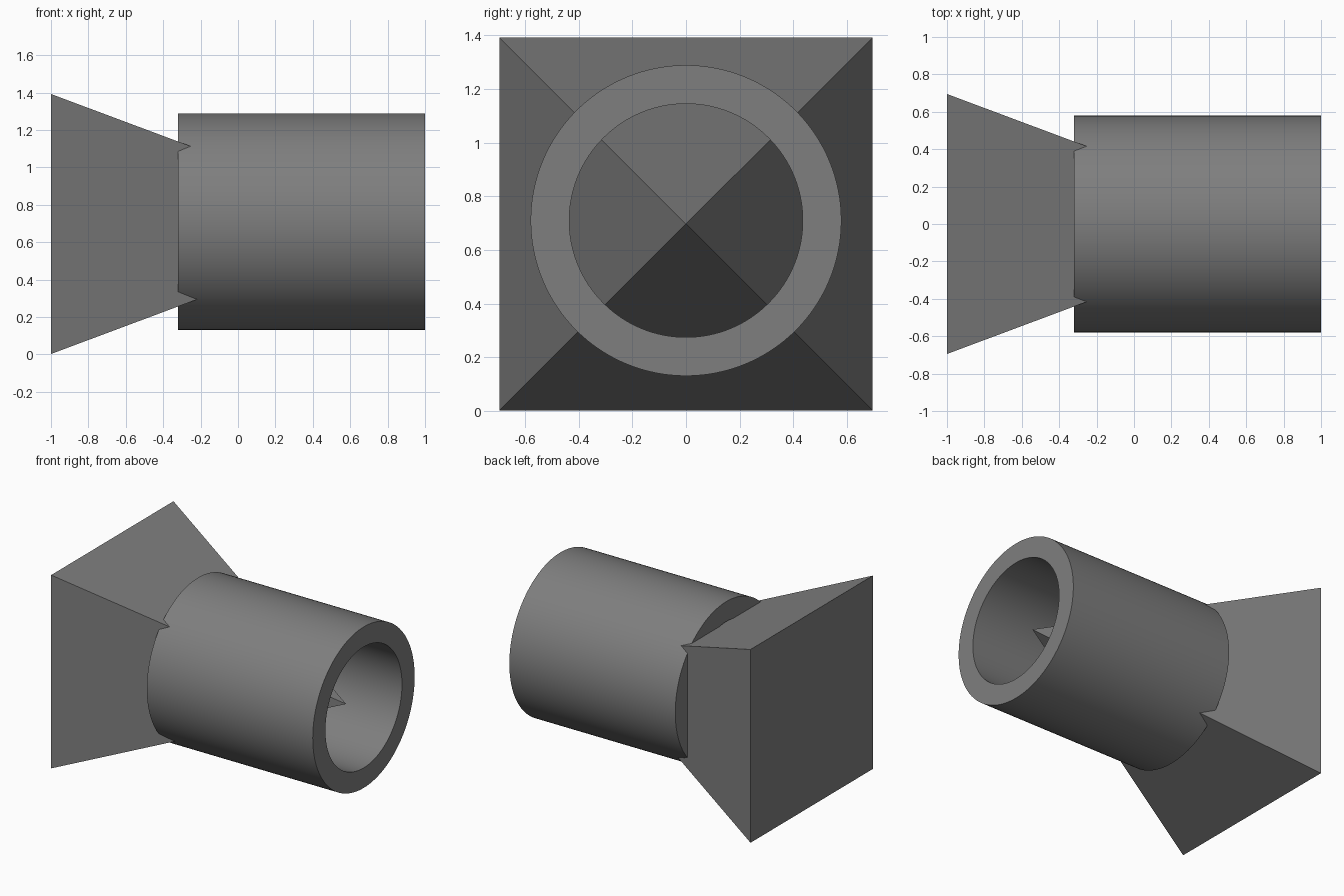
import bpy, bmesh, math
from mathutils import Matrix

if "Cube" in bpy.data.objects:
    bpy.data.objects.remove(bpy.data.objects["Cube"])

grey = bpy.data.materials.new("mid grey")
grey.diffuse_color = (0.21, 0.21, 0.21, 1)
grey.use_nodes = True
grey.node_tree.nodes["Principled BSDF"].inputs["Base Color"].default_value = grey.diffuse_color


def make(name, bm):
    bmesh.ops.recalc_face_normals(bm, faces=bm.faces)
    mesh = bpy.data.meshes.new(name)
    bm.to_mesh(mesh)
    bm.free()
    mesh.materials.append(grey)
    obj = bpy.data.objects.new(name, mesh)
    bpy.context.collection.objects.link(obj)
    return obj


# square pyramid lying on its side, apex reaching along the tube
half, base_x, apex_x, mid_z = 0.695, -1.0, 0.86, 0.697
bm = bmesh.new()
corners = [bm.verts.new((base_x, half * a, mid_z + half * b))
           for a, b in ((-1, -1), (1, -1), (1, 1), (-1, 1))]
apex = bm.verts.new((apex_x, 0, mid_z))
bm.faces.new(corners)
for i in range(4):
    bm.faces.new((corners[i], corners[(i + 1) % 4], apex))
make("pyramid", bm)

# hollow tube: rectangular wall section spun around the x axis
x0, x1, r_in, r_out, axis_z = -0.32, 1.0, 0.435, 0.579, 0.71
sides = 128
bm = bmesh.new()
rings = []
for i in range(sides):
    a = 2 * math.pi * i / sides
    rings.append([bm.verts.new((x, r * math.cos(a), axis_z + r * math.sin(a)))
                  for x, r in ((x0, r_in), (x0, r_out), (x1, r_out), (x1, r_in))])
for i in range(sides):
    p, q = rings[i], rings[(i + 1) % sides]
    for k in range(4):
        m = (k + 1) % 4
        bm.faces.new((p[k], p[m], q[m], q[k]))
tube = make("tube", bm)
bpy.context.view_layer.objects.active = tube
tube.select_set(True)
bpy.ops.object.shade_smooth_by_angle(angle=math.radians(30))
